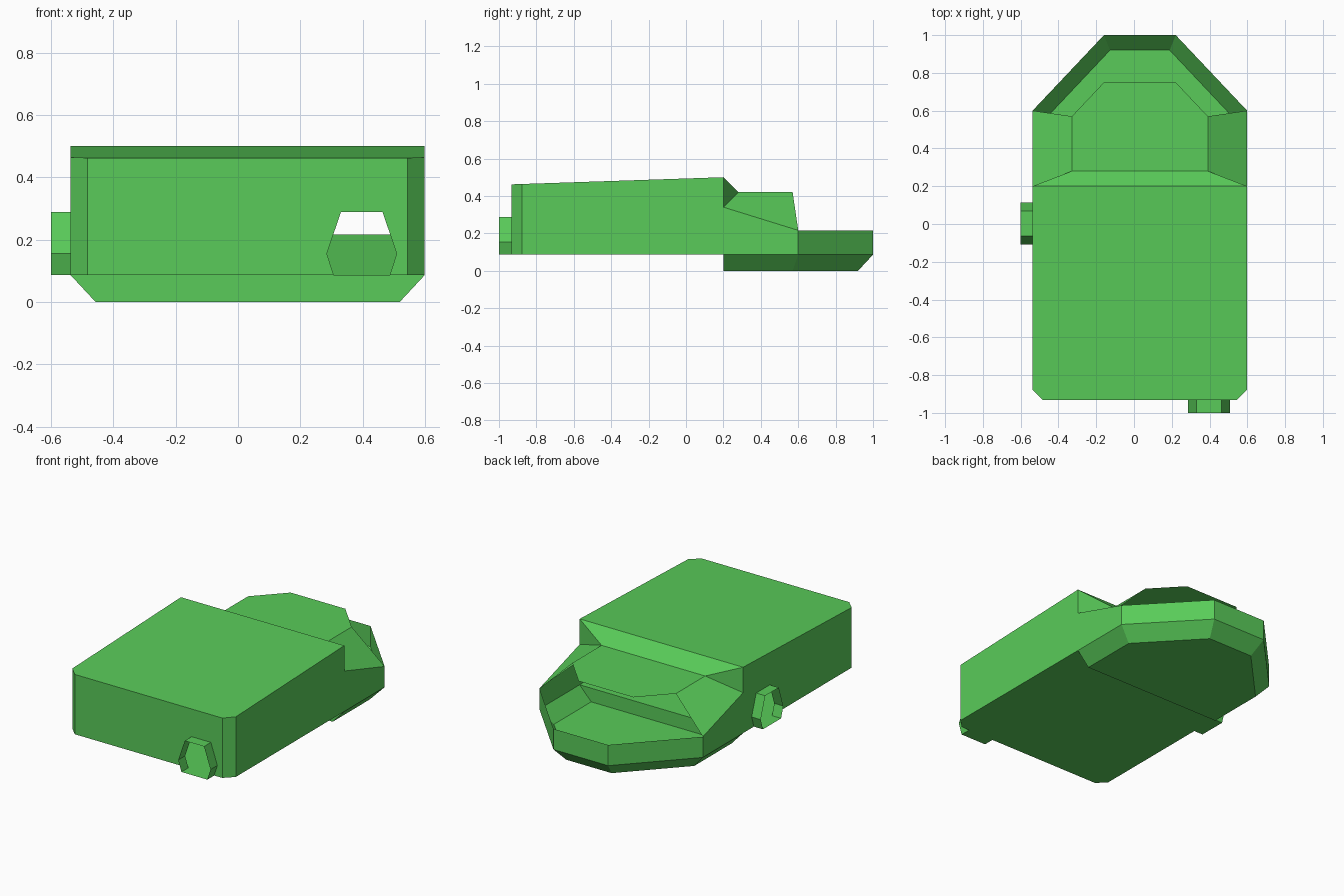
import bpy, bmesh

if "Cube" in bpy.data.objects:
    bpy.data.objects.remove(bpy.data.objects["Cube"])

CX, HW = 0.031, 0.568            # hull centre line and half width
FRONT, STEP, STERN = -0.932, 0.2, 1.0
CHAMFER = 0.055
LOW, RIM = 0.086, 0.216

green = bpy.data.materials.new("green")
green.diffuse_color = (0.1, 0.6, 0.1, 1)
green.use_nodes = True
green.node_tree.nodes["Principled BSDF"].inputs["Base Color"].default_value = green.diffuse_color


def make(name, faces):
    """Build one sheet object from a list of polygons."""
    bm = bmesh.new()
    for pts in faces:
        bm.faces.new([bm.verts.new(p) for p in pts])
    bmesh.ops.remove_doubles(bm, verts=bm.verts, dist=1e-4)
    bmesh.ops.recalc_face_normals(bm, faces=bm.faces)
    me = bpy.data.meshes.new(name)
    bm.to_mesh(me)
    bm.free()
    me.materials.append(green)
    ob = bpy.data.objects.new(name, me)
    bpy.context.collection.objects.link(ob)
    return ob


def P(s, half, y, z):
    """Point at a half width on side s of the centre line."""
    return (CX + s * half, y, z)


def span(half0, y0, z0, half1, y1, z1):
    """Four-sided face running from side to side."""
    return [P(-1, half0, y0, z0), P(1, half0, y0, z0),
            P(1, half1, y1, z1), P(-1, half1, y1, z1)]


def top_z(y):
    return 0.462 + (y - FRONT) * (0.5 - 0.462) / (STEP - FRONT)


# open port outline: (sideways, height)
PORT = [(-0.09, LOW), (-0.112, 0.155), (-0.067, 0.288),
        (0.067, 0.288), (0.112, 0.155), (0.09, LOW)]
PORT_X, PORT_Y = 0.397, 0.003
front_port = [(PORT_X + u, FRONT, z) for u, z in PORT]
left_port = [(CX - HW, PORT_Y + u, z) for u, z in PORT]

# hull: front wall, chamfers, side walls, top, bottom and stern walls
CY, FH = FRONT + CHAMFER, HW - CHAMFER
hull = [
    [P(-1, FH, FRONT, LOW)] + front_port +
    [P(1, FH, FRONT, LOW), P(1, FH, FRONT, top_z(FRONT)), P(-1, FH, FRONT, top_z(FRONT))],
    [P(-1, FH, FRONT, top_z(FRONT)), P(1, FH, FRONT, top_z(FRONT)),
     P(1, HW, CY, top_z(CY)), P(1, HW, STEP, 0.5),
     P(-1, HW, STEP, 0.5), P(-1, HW, CY, top_z(CY))],
    [P(-1, FH, FRONT, LOW), P(1, FH, FRONT, LOW), P(1, HW, CY, LOW),
     P(1, HW, STEP, LOW), P(-1, HW, STEP, LOW), P(-1, HW, CY, LOW)],
    span(0.19, STERN, LOW, 0.19, STERN, RIM),
]
for s in (-1, 1):
    hull.append([P(s, FH, FRONT, LOW), P(s, HW, CY, LOW),
                 P(s, HW, CY, top_z(CY)), P(s, FH, FRONT, top_z(FRONT))])
    hull.append([P(s, HW, CY, LOW)] + (left_port if s < 0 else []) +
                [P(s, HW, STEP, LOW), P(s, HW, 0.6, LOW), P(s, HW, 0.6, RIM),
                 P(s, HW, STEP, 0.34), P(s, HW, STEP, 0.5), P(s, HW, CY, top_z(CY))])
    hull.append([P(s, HW, 0.6, LOW), P(s, 0.19, STERN, LOW),
                 P(s, 0.19, STERN, RIM), P(s, HW, 0.6, RIM)])
make("hull", hull)

# canopy: sloped step, flat roof with overhanging visor, side slopes
ROOF, RH = 0.42, 0.36
canopy = [
    span(HW, STEP, 0.5, RH, 0.28, ROOF),
    [P(-1, RH, 0.28, ROOF), P(1, RH, 0.28, ROOF), P(1, RH, 0.57, ROOF),
     P(1, 0.19, 0.75, ROOF), P(-1, 0.19, 0.75, ROOF), P(-1, RH, 0.57, ROOF)],
]
for s in (-1, 1):
    canopy.append([P(s, HW, STEP, 0.5), P(s, RH, 0.28, ROOF), P(s, HW, STEP, 0.34)])
    canopy.append([P(s, RH, 0.28, ROOF), P(s, RH, 0.57, ROOF),
                   P(s, HW, 0.6, RIM), P(s, HW, STEP, 0.34)])
make("canopy", canopy)

# sunken floor pan with bevelled edges
outer = [(HW, STEP), (HW, 0.6), (0.19, STERN)]
inner = [(0.488, STEP), (0.488, 0.57), (0.158, 0.92)]
pan = [[P(1, h, y, 0) for h, y in inner] + [P(-1, h, y, 0) for h, y in inner[::-1]],
       span(HW, STEP, LOW, 0.488, STEP, 0),
       span(0.19, STERN, LOW, 0.158, 0.92, 0)]
for s in (-1, 1):
    for i in range(2):
        pan.append([P(s, *outer[i], LOW), P(s, *outer[i + 1], LOW),
                    P(s, *inner[i + 1], 0), P(s, *inner[i], 0)])
make("floor_pan", pan)


def tube(name, ring, offset):
    """Open-ended tube pushed out from a port outline."""
    out = [tuple(a + b for a, b in zip(p, offset)) for p in ring]
    n = len(ring)
    make(name, [[ring[i], ring[(i + 1) % n], out[(i + 1) % n], out[i]] for i in range(n)])


# open port tubes on the front and left walls
tube("front_port", front_port, (0, -1 - FRONT, 0))
tube("left_port", left_port, (-0.6 - (CX - HW), 0, 0))
